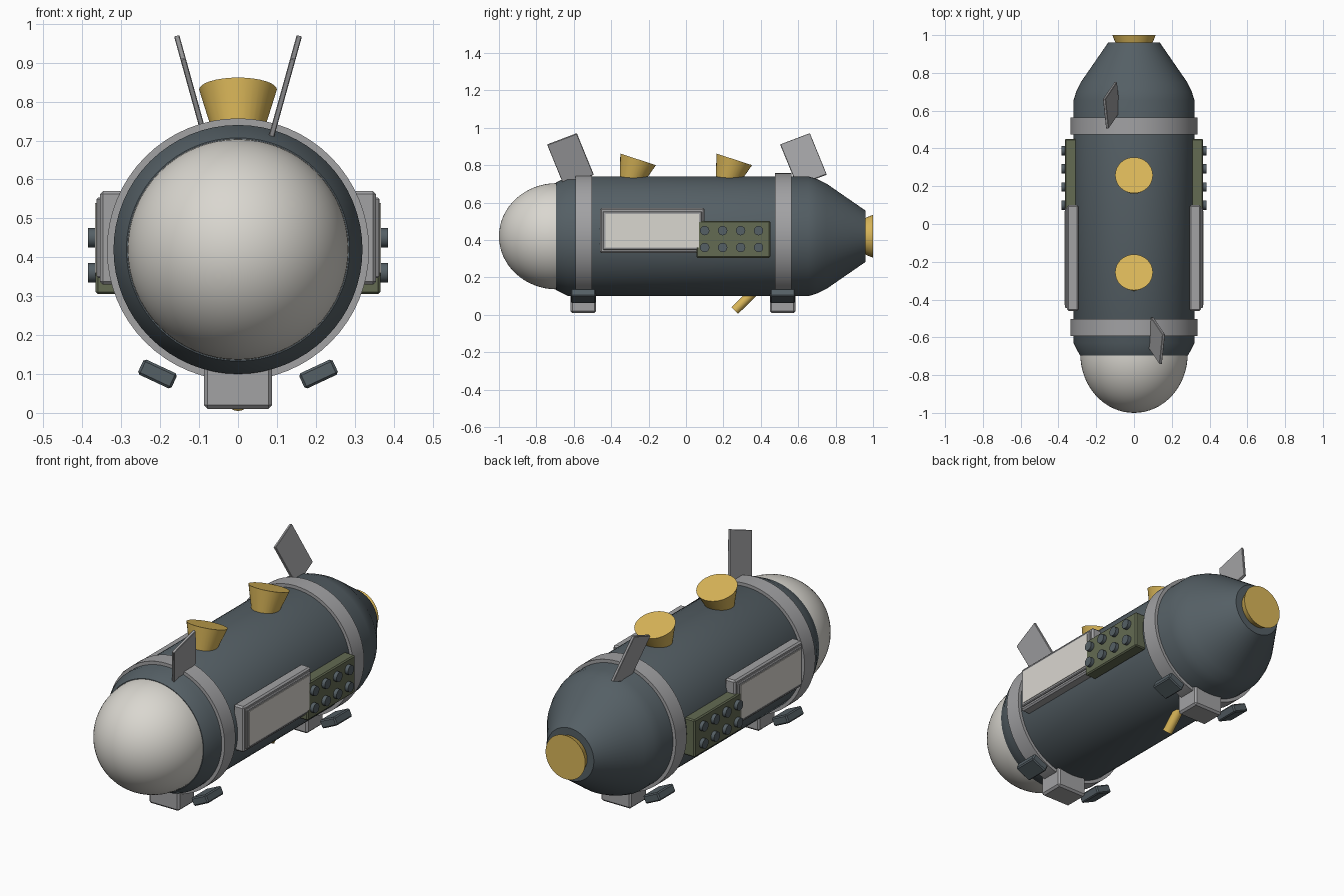
import bpy, bmesh
from math import radians, sin, cos, pi
from mathutils import Matrix, Vector

cube = bpy.data.objects.get("Cube")
if cube:
    bpy.data.objects.remove(cube, do_unlink=True)

AXIS_Z = 0.42  # height of the hull's long axis


def material(name, rgb):
    mat = bpy.data.materials.new(name)
    mat.use_nodes = True
    color = (*rgb, 1.0)
    mat.diffuse_color = color
    mat.node_tree.nodes["Principled BSDF"].inputs["Base Color"].default_value = color
    return mat


SLATE = material("slate hull", (0.09, 0.115, 0.13))
GREY = material("light grey metal", (0.36, 0.36, 0.37))
GOLD = material("gold", (0.70, 0.47, 0.10))
CREAM = material("cream white", (0.70, 0.68, 0.63))
OLIVE = material("olive green", (0.125, 0.145, 0.085))


def finish(name, bm, mat, smooth=True):
    bmesh.ops.recalc_face_normals(bm, faces=bm.faces)
    mesh = bpy.data.meshes.new(name)
    bm.to_mesh(mesh)
    bm.free()
    mesh.materials.append(mat)
    obj = bpy.data.objects.new(name, mesh)
    bpy.context.collection.objects.link(obj)
    if smooth:
        bpy.ops.object.select_all(action="DESELECT")
        obj.select_set(True)
        bpy.context.view_layer.objects.active = obj
        bpy.ops.object.shade_smooth_by_angle(angle=radians(30))
    return obj


def lathe(name, profile, mat):
    """Revolve (y, radius) points around the hull axis."""
    bm = bmesh.new()
    verts = [bm.verts.new((r, y, 0)) for y, r in profile]
    edges = [bm.edges.new(pair) for pair in zip(verts, verts[1:])]
    bmesh.ops.spin(bm, geom=verts + edges, cent=(0, 0, 0), axis=(0, 1, 0),
                   angle=2 * pi, steps=64)
    bmesh.ops.remove_doubles(bm, verts=bm.verts, dist=1e-5)
    bmesh.ops.translate(bm, verts=bm.verts, vec=(0, 0, AXIS_Z))
    return finish(name, bm, mat)


def box(name, center, size, mat, rot=None, bevel=0.0):
    bm = bmesh.new()
    bmesh.ops.create_cube(bm, size=1)
    bmesh.ops.scale(bm, vec=size, verts=bm.verts)
    if bevel:
        bmesh.ops.bevel(bm, geom=bm.edges[:], offset=bevel, segments=1, affect="EDGES")
    matrix = Matrix.Translation(center) @ (rot or Matrix())
    bmesh.ops.transform(bm, matrix=matrix, verts=bm.verts)
    return finish(name, bm, mat, smooth=False)


def cone(name, start, end, r_start, r_end, mat, segments=32):
    start, end = Vector(start), Vector(end)
    axis = end - start
    matrix = (Matrix.Translation((start + end) / 2)
              @ axis.to_track_quat("Z", "Y").to_matrix().to_4x4())
    bm = bmesh.new()
    bmesh.ops.create_cone(bm, cap_ends=True, segments=segments, radius1=r_start,
                          radius2=r_end, depth=axis.length, matrix=matrix)
    return finish(name, bm, mat)


# Hull, nose dome and rear nozzle
lathe("hull", [(-0.695, 0), (-0.695, 0.287), (-0.63, 0.32), (0.655, 0.32), (0.70, 0.306),
               (0.75, 0.282), (0.96, 0.137), (0.96, 0)], SLATE)
dome = [(-0.69 - 0.31 * sin(i * pi / 32), 0.284 * cos(i * pi / 32)) for i in range(16)]
lathe("nose_dome", [(-0.68, 0.284)] + dome + [(-1.0, 0)], CREAM)
lathe("rear_nozzle", [(0.94, 0), (0.94, 0.09), (1.0, 0.115), (1.0, 0)], GOLD)

# Assemblies repeated at the front and rear hoops
for end, y, pad_y, fin_y, side in (("front", -0.547, -0.549, -0.618, 1),
                                   ("rear", 0.52, 0.517, 0.628, -1)):
    lathe(end + "_hoop", [(y - 0.045, 0.30), (y - 0.045, 0.337), (y + 0.045, 0.337),
                          (y + 0.045, 0.30)], GREY)
    box(end + "_keel_block", (0, pad_y, 0.075), (0.176, 0.138, 0.13), GREY, bevel=0.01)
    for tag, s in (("left", 1), ("right", -1)):
        box(f"{end}_{tag}_foot", (s * 0.207, pad_y, 0.10), (0.095, 0.132, 0.043), SLATE,
            Matrix.Rotation(radians(-25 * s), 4, "Y"), bevel=0.006)
    # Fin swept forward and leaning outward
    lean = Matrix.Rotation(radians(15.5 * side), 4, "Y") @ Matrix.Rotation(radians(21.5), 4, "X")
    box(end + "_fin", (side * 0.119, fin_y, 0.83), (0.014, 0.17, 0.245), GREY, lean, bevel=0.002)

# Tilted thruster bells on top
tilt = Vector((0, sin(radians(18)), cos(radians(18))))
for tag, y in (("front", -0.256), ("rear", 0.258)):
    rim = Vector((0, y, 0.831))
    cone(tag + "_top_thruster", rim - tilt * 0.15, rim, 0.055, 0.10, GOLD)

# Drain pipe under the hull
cone("drain_pipe", (0, 0.38, 0.14), (0, 0.261, 0.023), 0.025, 0.025, GOLD, 24)

# Side hatches and bolted equipment boxes
for tag, s in (("left", 1), ("right", -1)):
    box(tag + "_hatch_frame", (s * 0.325, -0.18, 0.45), (0.06, 0.56, 0.24), GREY, bevel=0.008)
    box(tag + "_hatch_rim", (s * 0.335, -0.18, 0.45), (0.058, 0.53, 0.206), GREY, bevel=0.004)
    box(tag + "_hatch_panel", (s * 0.364, -0.18, 0.45), (0.006, 0.50, 0.18), CREAM)
    box(tag + "_equipment_box", (s * 0.333, 0.253, 0.403), (0.066, 0.395, 0.196), OLIVE,
        bevel=0.006)
    for row in range(2):
        for col in range(4):
            y, z = 0.10 + col * 0.096, 0.36 + row * 0.09
            cone(f"{tag}_knob_{row}_{col}", (s * 0.35, y, z), (s * 0.385, y, z),
                 0.025, 0.025, SLATE, 20)
